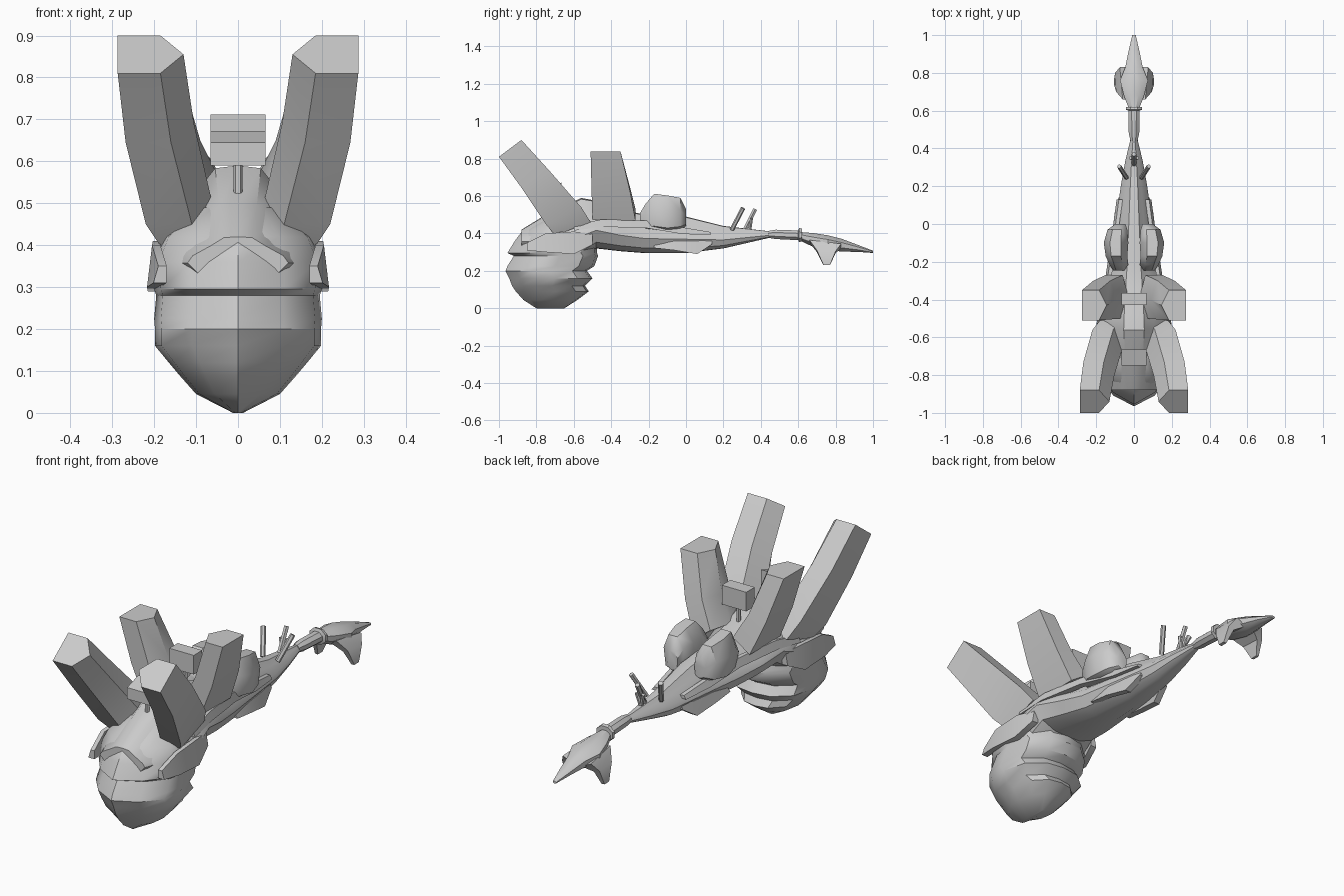
import bpy, bmesh, math
from mathutils import Vector

if "Cube" in bpy.data.objects:
    bpy.data.objects.remove(bpy.data.objects["Cube"])

grey = bpy.data.materials.new("plain_grey")
grey.diffuse_color = (0.6, 0.6, 0.6, 1)
grey.use_nodes = True
grey.node_tree.nodes["Principled BSDF"].inputs["Base Color"].default_value = grey.diffuse_color


def loft(name, rings, mirror=False, angle=35):
    """Skin a list of equal-length rings and cap both ends."""
    bm = bmesh.new()
    loops = [[bm.verts.new(p) for p in r] for r in rings]
    n = len(loops[0])
    for a, b in zip(loops, loops[1:]):
        for i in range(n):
            j = (i + 1) % n
            bm.faces.new((a[i], a[j], b[j], b[i]))
    bm.faces.new(loops[0])
    bm.faces.new(loops[-1])
    bmesh.ops.recalc_face_normals(bm, faces=bm.faces)
    me = bpy.data.meshes.new(name)
    bm.to_mesh(me)
    bm.free()
    me.materials.append(grey)
    ob = bpy.data.objects.new(name, me)
    bpy.context.collection.objects.link(ob)
    if mirror:
        m = ob.modifiers.new("mirror", 'MIRROR')
        m.use_mirror_merge = False
    bpy.ops.object.select_all(action='DESELECT')
    ob.select_set(True)
    bpy.context.view_layer.objects.active = ob
    bpy.ops.object.shade_smooth_by_angle(angle=math.radians(angle))
    return ob


def both(half):
    """Complete a half profile that runs from x = 0 side to x = 0 side."""
    return half + [(-x, v) for x, v in reversed(half) if x > 0]


def rod(name, a, b, r, mirror=False, n=6):
    a, b = Vector(a), Vector(b)
    q = (b - a).to_track_quat('Z', 'Y')
    ring = [q @ Vector((r * math.cos(t), r * math.sin(t), 0))
            for t in (2 * math.pi * i / n for i in range(n))]
    return loft(name, [[p + v for v in ring] for p in (a, b)], mirror)


def box(name, y0, y1, z0, z1, w, slope=0):
    ring = [(y0, z0), (y1, z0), (y1, z1 + slope), (y0, z1)]
    return loft(name, [[(x, y, z) for y, z in ring] for x in (-w, w)])


# Faceted head: stacked slices (z, front y, back y, half width)
plan = both([(0, 0), (.55, .13), (.92, .33), (1, .55), (.85, .82), (.45, .97), (0, 1)])
head = [(0, -.80, -.65, .012), (.045, -.87, -.58, .10), (.09, -.91, -.52, .14),
        (.12, -.93, -.54, .165), (.16, -.945, -.50, .198), (.20, -.965, -.53, .198),
        (.225, -.955, -.49, .2), (.28, -.92, -.47, .195), (.295, -.955, -.475, .2),
        (.36, -.915, -.48, .205), (.42, -.87, -.5, .18), (.49, -.76, -.52, .10)]
loft("head", [[(x * w, yf + (yb - yf) * t, z) for x, t in plan]
              for z, yf, yb, w in head])

# Tapered body: slices along y (y, half width, bottom, top)
sect = both([(0, 1), (.28, .98), (.55, .78), (.9, .55), (1, .38), (.8, .13), (.4, .01), (0, 0)])
body = [(-.88, .12, .32, .42), (-.75, .16, .27, .50), (-.56, .195, .26, .59),
        (-.48, .185, .32, .575), (-.35, .16, .305, .53), (-.22, .13, .295, .50),
        (0, .098, .295, .49), (.2, .07, .32, .44), (.33, .047, .35, .425),
        (.46, .016, .38, .41)]
loft("body", [[(x * w, y, zb + (zt - zb) * t) for x, t in sect]
              for y, w, zb, zt in body])

# Front stumps: five-sided tubes bending outward
def five(xi, xm, xo, top, bot):
    mid = [(a + b) / 2 for a, b in zip(top, bot)]
    return [(xm, *top), (xo, *top), (xo, *bot), (xm, *bot), (xi, *mid)]

loft("front_stump", [
    five(.04, .08, .18, (-.51, .46), (-.70, .39)),
    five(.06, .11, .22, (-.56, .54), (-.75, .45)),
    five(.105, .16, .268, (-.73, .735), (-.88, .645)),
    five(.13, .185, .287, (-.88, .90), (-1, .81))], True, 40)

# Middle stumps: nearly upright, leaning outward
def upright(xi, xm, xo, y0, y1, z, dz):
    return [(xm, y0, z + dz), (xo, y0, z - dz), (xo, y1, z - dz),
            (xm, y1, z + dz), (xi, (y0 + y1) / 2, z + dz)]

loft("middle_stump", [
    upright(.03, .06, .15, -.50, -.27, .50, .03),
    upright(.09, .125, .215, -.505, -.30, .64, .01),
    upright(.145, .185, .275, -.51, -.35, .838, 0)], True, 40)

# Rounded rear pods: slices along y (y, inner x, outer x, bottom, top)
pod = [(-.245, .05, .11, .45, .51), (-.215, .03, .13, .42, .56), (-.17, .035, .15, .42, .612),
       (-.10, .03, .16, .41, .603), (-.03, .035, .14, .42, .59), (0, .045, .10, .44, .53)]
corner = [(.3, 1), (.75, 1), (1, .6), (.9, .1), (.5, 0), (.05, .1), (0, .7)]
loft("rear_pod", [[(a + (b - a) * u, y, zb + (zt - zb) * v) for u, v in corner]
                  for y, a, b, zb, zt in pod], True, 40)

# Boxes on short posts along the back
box("front_box", -.75, -.665, .59, .645, .065, .027)
rod("front_post", (0, -.69, .50), (0, -.69, .60), .011)
box("middle_box", -.43, -.365, .62, .712, .065)
rod("middle_post", (0, -.40, .50), (0, -.40, .63), .011)

# Small rods near the tail
rod("side_rod", (.04, .245, .42), (.078, .305, .535), .012, True)
rod("centre_rod", (0, .315, .42), (0, .37, .53), .012)
rod("short_rod", (.0, .34, .41), (.018, .35, .48), .009, True)

# Long side ridge and lower side fin, each a thin strip
def strip(name, path):
    loft(name, [[(x - .02, y, z + h), (x, y, z + h), (x + .012, y, z - h), (x - .02, y, z - h)]
                for x, y, z, h in path], True)

strip("side_ridge", [(.18, -.6, .43, .015), (.165, -.45, .455, .02), (.13, -.22, .45, .02),
                     (.10, -.02, .415, .018), (.08, .13, .40, .008)])
strip("side_fin", [(.105, -.17, .33, .008), (.105, -.06, .335, .025), (.09, .06, .325, .035),
                   (.07, .14, .355, .012)])
strip("cheek", [(.19, -.85, .33, .02), (.205, -.75, .35, .05), (.203, -.6, .35, .06),
                (.18, -.5, .37, .03)])

# Tail stem and collar
def tube(y, w, zb, zt, n=8):
    return [(w * math.cos(t), y, (zb + zt) / 2 + (zt - zb) / 2 * math.sin(t))
            for t in (2 * math.pi * (i + .5) / n for i in range(n))]

loft("tail_stem", [tube(.44, .02, .375, .415), tube(.48, .03, .368, .422),
                   tube(.60, .032, .362, .418), tube(.605, .046, .35, .433),
                   tube(.62, .046, .355, .428)])

# Tail blade with two downward prongs
loft("tail_blade", [tube(.60, .025, .365, .41), tube(.68, .058, .325, .405),
                    tube(.76, .08, .31, .393), tube(.83, .05, .30, .375),
                    tube(.92, .03, .30, .34), tube(1.0, .01, .295, .308)])
loft("tail_prong", [[(.02, .66, .35), (.06, .66, .365), (.075, .83, .345), (.02, .83, .32)],
                    [(.07, .70, .30), (.095, .70, .31), (.10, .80, .305), (.07, .80, .295)],
                    [(.09, .735, .23), (.105, .735, .232), (.105, .77, .232), (.09, .77, .23)]],
     True)
